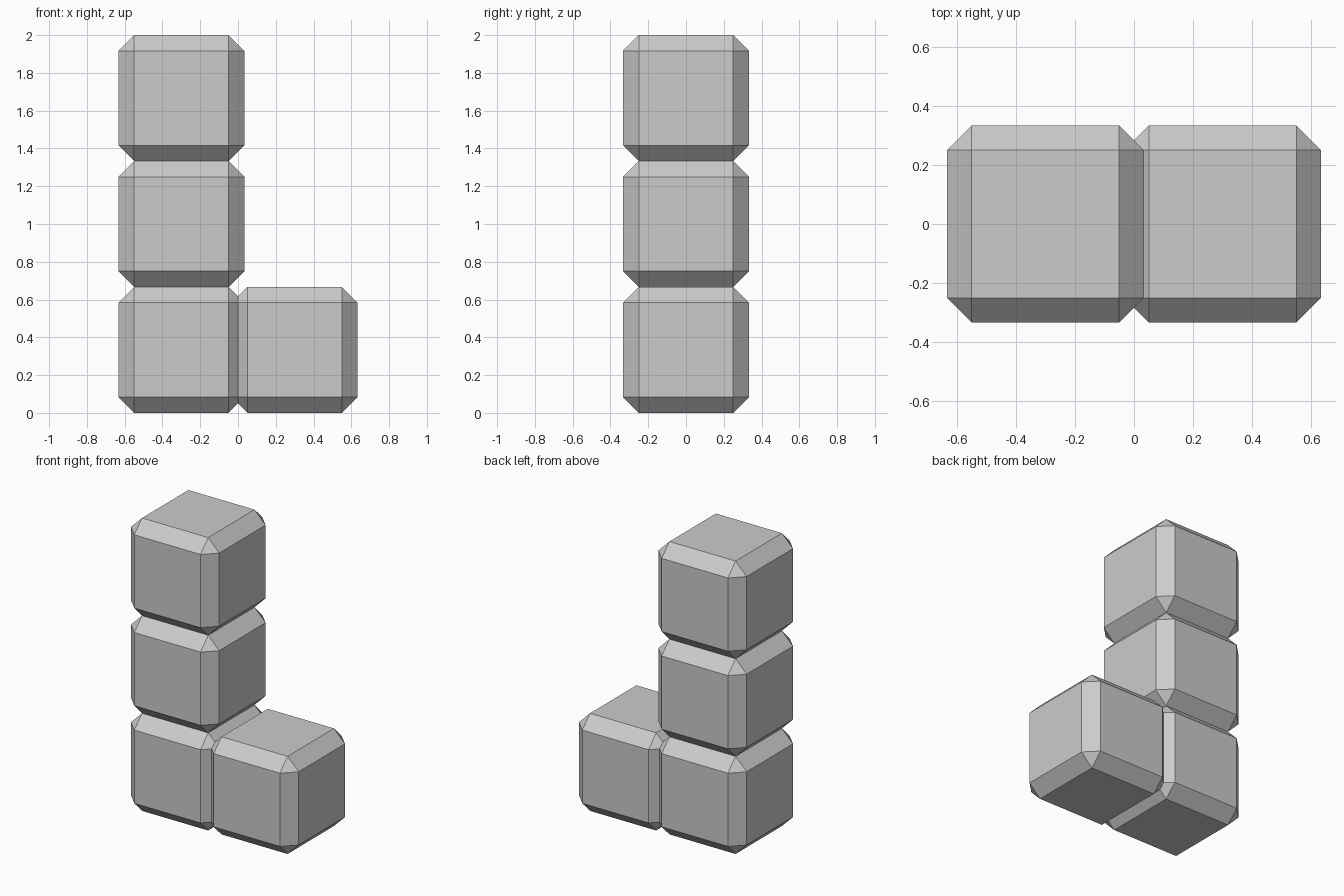
import bpy

if "Cube" in bpy.data.objects:
    bpy.data.objects.remove(bpy.data.objects["Cube"])

SIZE = 2 / 3        # block edge length
CHAMFER = SIZE / 8  # flat corner cut


def block(name, x, level):
    """Chamfered cube resting at the given stack level."""
    bpy.ops.mesh.primitive_cube_add(size=SIZE, location=(x, 0, SIZE * (level + 0.5)))
    ob = bpy.context.object
    ob.name = name
    bevel = ob.modifiers.new("chamfer", 'BEVEL')
    bevel.width = CHAMFER
    bevel.segments = 1
    bevel.limit_method = 'NONE'
    return ob


# Column of three blocks
for level, name in enumerate(("bottom_block", "middle_block", "top_block")):
    block(name, -0.3, level)

# Foot block, slightly overlapping the column
block("foot_block", 0.3, 0)
